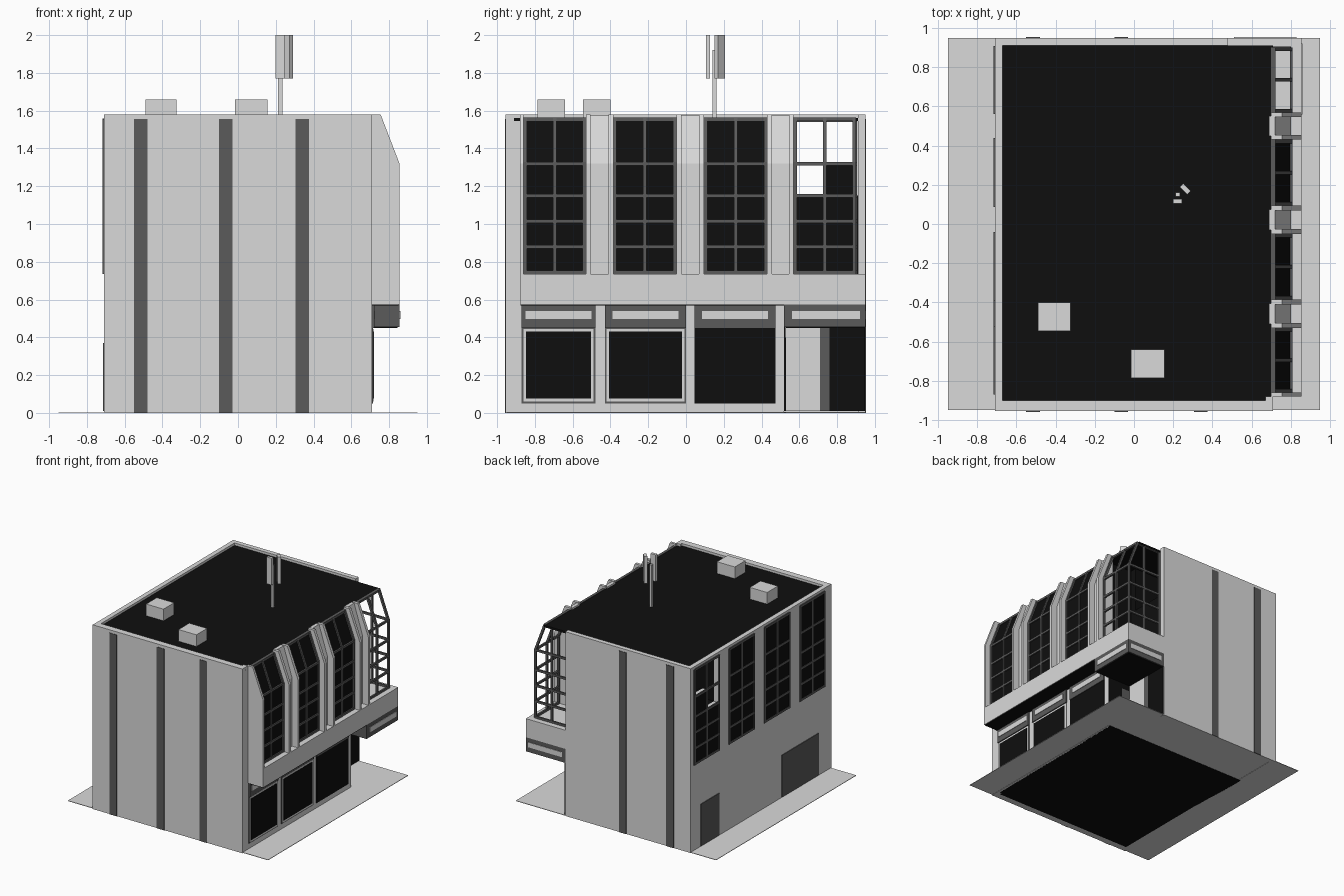
import bpy, bmesh, math
from mathutils import Matrix, Vector


def material(name, v):
    m = bpy.data.materials.new(name)
    m.diffuse_color = (v, v, v, 1)
    return m


LIGHT = material("light_concrete", 0.70)
TRIM = material("dark_grey_trim", 0.105)
BLACK = material("black_glass", 0.0045)


def finish(name, bm, mat):
    bmesh.ops.recalc_face_normals(bm, faces=bm.faces)
    me = bpy.data.meshes.new(name)
    bm.to_mesh(me)
    bm.free()
    me.materials.append(mat)
    ob = bpy.data.objects.new(name, me)
    bpy.context.collection.objects.link(ob)
    return ob


def boxes(name, mat, *items):
    """One object from boxes given as (x0, x1, y0, y1, z0, z1)."""
    bm = bmesh.new()
    for x0, x1, y0, y1, z0, z1 in items:
        mtx = Matrix.Translation(((x0 + x1) / 2, (y0 + y1) / 2, (z0 + z1) / 2))
        mtx = mtx @ Matrix.Diagonal((x1 - x0, y1 - y0, z1 - z0, 1))
        bmesh.ops.create_cube(bm, size=1, matrix=mtx)
    return finish(name, bm, mat)


def prism(name, mat, profile, *spans):
    """Extrude an x/z profile across each y span."""
    bm = bmesh.new()
    for y0, y1 in spans:
        f = bm.faces.new([bm.verts.new((x, y0, z)) for x, z in profile])
        r = bmesh.ops.extrude_face_region(bm, geom=[f])
        vs = [g for g in r["geom"] if isinstance(g, bmesh.types.BMVert)]
        bmesh.ops.translate(bm, verts=vs, vec=Vector((0, y1 - y0, 0)))
    return finish(name, bm, mat)


BAYS = [(-0.86, -0.53), (-0.385, -0.05), (0.095, 0.43), (0.57, 0.90)]
ROWS = [0.745, 0.88, 1.015, 1.15, 1.32, 1.55]
STRIPES = [(-0.55, -0.48), (-0.10, -0.03), (0.305, 0.375)]

# Ground slab and floor
boxes("pavement", LIGHT, (-0.95, 0.95, -0.95, 0.95, 0.002, 0.006))
boxes("ground_floor", BLACK, (-0.69, 0.70, -0.92, 0.53, 0, 0.005))

# Dark interior volume, with an opening through the rear corner room
boxes("interior", BLACK,
      (-0.69, 0.69, -0.93, 0.52, 0.01, 1.54),
      (-0.67, 0.47, 0.52, 0.92, 0.01, 1.15),
      (-0.67, 0.47, 0.52, 0.58, 1.15, 1.54),
      (-0.67, -0.65, 0.74, 0.90, 1.15, 1.32))
boxes("roof", BLACK, (-0.68, 0.71, -0.91, 0.91, 1.545, 1.56))

# Outer walls rising into a parapet
boxes("front_wall", LIGHT, (-0.71, 0.71, -0.955, -0.90, 0, 1.58))
boxes("back_wall", LIGHT, (-0.71, 0.48, 0.91, 0.95, 0, 1.58))
boxes("left_wall", LIGHT,
      (-0.71, -0.67, -0.95, 0.58, 0, 1.58),
      (-0.71, -0.67, 0.89, 0.95, 0, 1.58),
      (-0.71, -0.67, 0.58, 0.89, 0, 1.15),
      (-0.71, -0.67, 0.73, 0.89, 1.15, 1.32),
      (-0.71, -0.67, 0.58, 0.89, 1.55, 1.58))
boxes("right_wall", LIGHT,
      (0.68, 0.71, -0.955, 0.52, 0, 1.55),
      (0.67, 0.71, -0.955, -0.88, 0, 1.58))

# Vertical wall stripes
boxes("front_stripes", TRIM, *[(a, b, -0.959, -0.95, 0, 1.555) for a, b in STRIPES])
boxes("back_stripes", TRIM, *[(a, b, 0.945, 0.954, 0, 1.555) for a, b in STRIPES[:2]])

# Left side windows: black panes with a grid of bars, some panes open
panes, bars = [], []
for i, (a, b) in enumerate(BAYS):
    mid = (a + b) / 2
    for j in range(5):
        for k, (p, q) in enumerate([(a, mid), (mid, b)]):
            if i == 3 and (j == 4 or (j == 3 and k == 0)):
                continue
            panes.append((-0.714, -0.706, p, q, ROWS[j], ROWS[j + 1]))
    for y in (a, mid, b):
        bars.append((-0.717, -0.706, y - 0.009, y + 0.009, 0.735, 1.555))
    for z in ROWS:
        bars.append((-0.717, -0.706, a, b, z - 0.009, z + 0.009))
boxes("left_window_panes", BLACK, *panes)
boxes("left_window_bars", TRIM, *bars)
boxes("left_doors", TRIM, (-0.716, -0.706, 0.57, 0.82, 0.01, 0.37),
      (-0.716, -0.706, -0.78, -0.532, 0.01, 0.37),
      (-0.716, -0.706, -0.528, -0.28, 0.01, 0.37))
boxes("left_door_gap", BLACK, (-0.713, -0.706, -0.532, -0.528, 0.01, 0.37))

# Projecting upper bay: sill, fins, recessed panels and glass
boxes("bay_sill", LIGHT, (0.70, 0.855, -0.88, 0.95, 0.575, 0.735),
      (0.48, 0.71, 0.52, 0.95, 0.575, 0.735))
boxes("bay_soffit", BLACK, (0.71, 0.85, -0.875, 0.52, 0.568, 0.576))
fin = [(0.70, 0.73), (0.855, 0.73), (0.855, 1.32), (0.755, 1.58), (0.70, 1.58)]
fins = [(-0.88, -0.86)]
gaps = []
for (_, a), (b, _) in zip(BAYS, BAYS[1:]):
    fins += [(a, a + 0.025), (b - 0.025, b)]
    gaps.append((a + 0.02, b - 0.02))
prism("bay_fins", LIGHT, fin, *fins)
prism("bay_panels", LIGHT,
      [(0.69, 0.73), (0.80, 0.73), (0.80, 1.32), (0.72, 1.575), (0.69, 1.575)], *gaps)
prism("bay_glass", BLACK,
      [(0.69, 0.73), (0.80, 0.73), (0.80, 1.32), (0.71, 1.56), (0.69, 1.56)], *BAYS[:3])

# Bay window bars, bent to follow the sloping top
bent = [(0.795, 0.735), (0.81, 0.735), (0.81, 1.325), (0.722, 1.56), (0.705, 1.55), (0.795, 1.315)]
uprights, rails = [], []
for a, b in BAYS:
    for y in (a + 0.009, (a + b) / 2, b - 0.009):
        uprights.append((y - 0.009, y + 0.009))
    for z in ROWS[:-1]:
        rails.append((0.795, 0.81, a, b, z - 0.009, z + 0.009))
    rails.append((0.70, 0.722, a, b, 1.545, 1.563))
prism("bay_window_uprights", TRIM, bent, *uprights)
boxes("bay_window_rails", TRIM, *rails)

# Open glazing frame on the back of the corner bay
boxes("corner_back_frame", TRIM,
      *[(x - 0.009, x + 0.009, 0.89, 0.905, 0.735, 1.55) for x in (0.489, 0.645)],
      *[(0.48, 0.80, 0.89, 0.905, z - 0.009, z + 0.009) for z in ROWS[:-1]],
      (0.48, 0.71, 0.89, 0.905, 1.54, 1.56))

# Shop fronts
shops = [(-0.87, -0.48), (-0.43, 0.0), (0.045, 0.475)]
for n, (a, b) in enumerate(shops):
    if n < 2:
        boxes("shop_outline", TRIM, (0.705, 0.714, a, b, 0.05, 0.455))
        boxes("shop_frame", LIGHT, (0.705, 0.718, a + 0.009, b - 0.009, 0.06, 0.445))
        boxes("shop_glass", BLACK, (0.705, 0.721, a + 0.022, b - 0.022, 0.075, 0.43))
    else:
        boxes("shop_glass", BLACK, (0.705, 0.716, a, b, 0.05, 0.455))
    boxes("shop_sign", TRIM, (0.70, 0.722, a, b, 0.45, 0.572))
    m = (a + b) / 2
    boxes("sign_strip", LIGHT, (0.72, 0.726, m - 0.175, m + 0.175, 0.497, 0.54))

# Overhanging corner sign, wrapping to the back
boxes("corner_sign", TRIM, (0.71, 0.855, 0.52, 0.95, 0.455, 0.575),
      (0.48, 0.71, 0.53, 0.95, 0.455, 0.575))
boxes("corner_soffit", BLACK, (0.48, 0.845, 0.53, 0.94, 0.45, 0.456))
boxes("corner_sign_strips", LIGHT, (0.85, 0.859, 0.56, 0.92, 0.497, 0.54),
      (0.51, 0.83, 0.945, 0.954, 0.497, 0.54))

# Recessed corner entrance
boxes("entrance_wall", LIGHT, (0.46, 0.49, 0.52, 0.71, 0.01, 0.455))
boxes("entrance_jamb", TRIM, (0.46, 0.49, 0.71, 0.76, 0.01, 0.455))
boxes("entrance_glass", BLACK, (0.46, 0.488, 0.76, 0.948, 0.01, 0.455),
      (0.49, 0.705, 0.515, 0.526, 0.01, 0.455))
boxes("entrance_door", TRIM, (0.50, 0.57, 0.52, 0.53, 0.01, 0.40))

# Rooftop units and mast with two panels
boxes("roof_units", LIGHT, (-0.49, -0.325, -0.545, -0.40, 1.55, 1.66),
      (-0.015, 0.155, -0.785, -0.64, 1.55, 1.66))
boxes("mast", LIGHT, (0.213, 0.235, 0.14, 0.162, 1.55, 1.92))
boxes("mast_panel", LIGHT, (0.198, 0.246, 0.105, 0.128, 1.77, 2.0))
panel = boxes("mast_panel_turned", LIGHT, (-0.027, 0.027, -0.013, 0.013, 1.77, 2.0))
panel.location = (0.262, 0.178, 0)
panel.rotation_euler.z = math.radians(-45)
